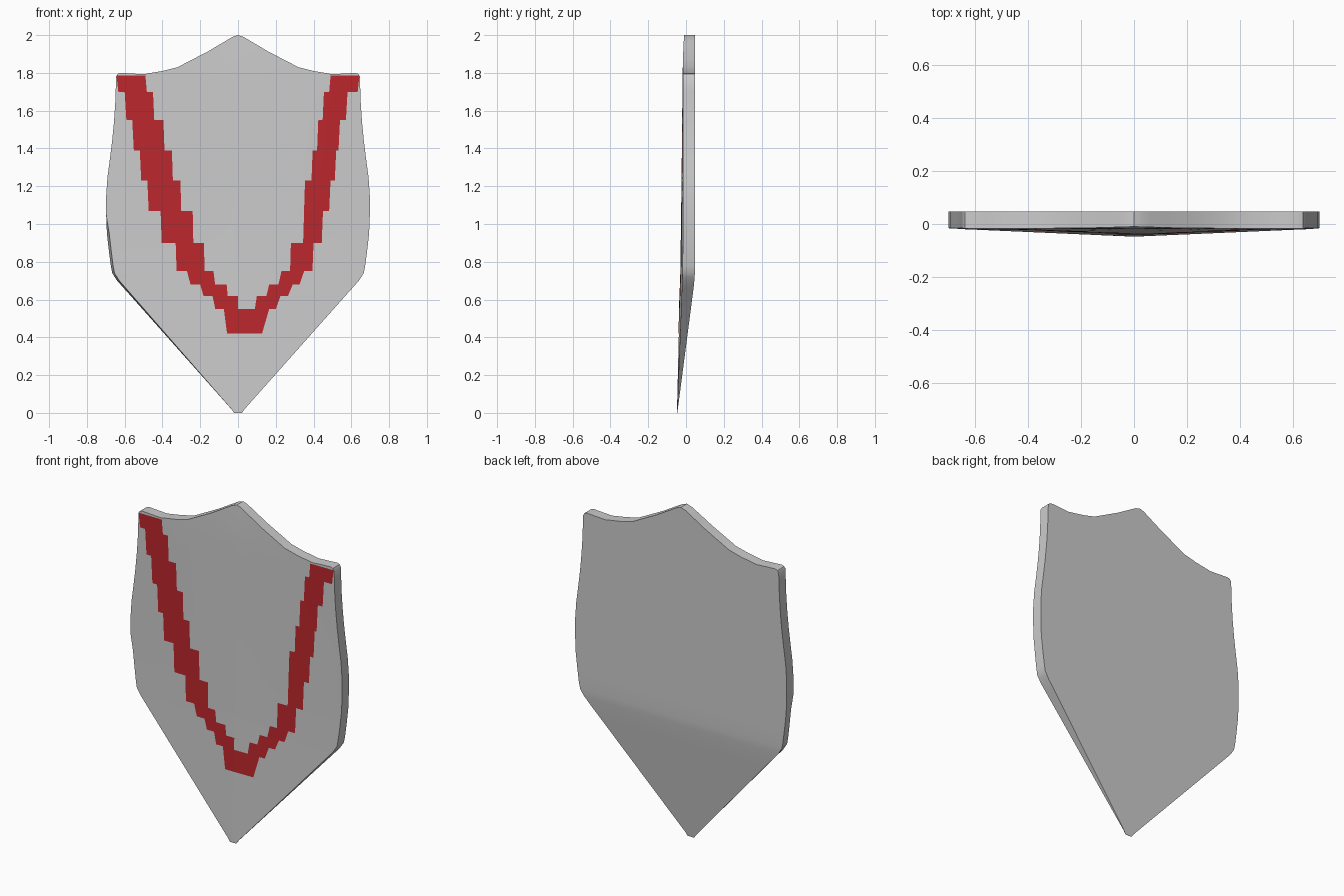
import bpy, bmesh
from math import radians

if "Cube" in bpy.data.objects:
    bpy.data.objects.remove(bpy.data.objects["Cube"])


def interp(table, t):
    """Piecewise linear lookup."""
    if t <= table[0][0]:
        return table[0][1]
    for (a, va), (b, vb) in zip(table, table[1:]):
        if t <= b:
            return va + (vb - va) * (t - a) / (b - a)
    return table[-1][1]


# Profiles: half width by height, top outline by x, front depth at ridge and rim, back depth
WIDTH = [(0, .022), (.02, .035), (.7, .64), (.74, .666), (.8, .677), (.95, .694), (1.1, .70),
         (1.22, .695), (1.35, .678), (1.5, .66), (1.65, .65), (1.8, .645)]
TOP = [(0, 2.0), (.03, 1.99), (.16, 1.913), (.32, 1.83), (.4, 1.81), (.5, 1.793),
       (.62, 1.8), (.637, 1.795), (.645, 1.78)]
RIDGE = [(0, -.048), (.75, -.03), (1.2, -.024), (1.8, -.018), (1.92, -.015), (2, -.01)]
RIM = [(0, -.047), (.7, -.02), (.9, -.016), (1.8, -.016), (2, -.01)]
BACK = [(0, -.046), (.66, .04), (.72, .046), (.78, .048), (2, .048)]


def front_y(x, z):
    f = min(1, abs(x) / interp(WIDTH, z))
    return interp(RIDGE, z) * (1 - f) + interp(RIM, z) * f


def make_object(name, bm):
    bmesh.ops.recalc_face_normals(bm, faces=bm.faces)
    mesh = bpy.data.meshes.new(name)
    bm.to_mesh(mesh)
    bm.free()
    obj = bpy.data.objects.new(name, mesh)
    bpy.context.collection.objects.link(obj)
    return obj


# Shield body: front and back grids joined by a rim wall
levels = [0, .02, .15, .3, .45, .6, .66, .7, .72, .74, .78, .85, .95, 1.05, 1.15, 1.25,
          1.35, 1.45, 1.55, 1.65, 1.72, 1.8]
half = [.025, .046, .1, .175, .248, .37, .496, .62, .775, .87, .961, .988, 1]
cols = [-u for u in reversed(half)] + [0] + half

bm = bmesh.new()
grids = []
for side in ("front", "back"):
    grid = []
    for v in levels:
        bend = max(0, (v - .9) / .9) ** 2
        row = []
        for u in cols:
            x = u * interp(WIDTH, v)
            z = v + bend * (interp(TOP, abs(u) * .645) - 1.8)
            if side == "front":
                y = front_y(x, z)
                if u < 0 and v < 1:      # slightly inset lower left rim
                    x *= .982
            else:
                y = interp(BACK, z)
            row.append(bm.verts.new((x, y, z)))
        grid.append(row)
    for r0, r1 in zip(grid, grid[1:]):
        for i in range(len(cols) - 1):
            bm.faces.new((r0[i], r0[i + 1], r1[i + 1], r1[i]))
    grids.append(grid)


def border(g):
    return (g[0] + [r[-1] for r in g[1:]] + g[-1][-2::-1]
            + [r[0] for r in g[-2:0:-1]])


fb, bb = (border(g) for g in grids)
for i in range(len(fb)):
    j = (i + 1) % len(fb)
    bm.faces.new((fb[i], fb[j], bb[j], bb[i]))
shield = make_object("shield_body", bm)

# Red stepped band: z top, z bottom, left span, right span
STEPS = [
    (1.785, 1.70, -.643, -.49, .49, .643), (1.70, 1.55, -.60, -.45, .455, .58),
    (1.55, 1.39, -.56, -.395, .425, .54), (1.39, 1.23, -.52, -.35, .395, .52),
    (1.23, 1.07, -.48, -.305, .355, .49), (1.07, .90, -.41, -.24, .35, .45),
    (.90, .75, -.33, -.18, .28, .40), (.75, .68, -.27, -.13, .23, .35),
    (.68, .62, -.20, -.06, .165, .29), (.62, .55, -.135, .0, .10, .225),
    (.55, .42, -.075, .0, .0, .165)]
bm = bmesh.new()
for zt, zb, *spans in STEPS:
    shrink = interp(WIDTH, zb) / interp(WIDTH, zt) if zt < .8 else .985
    for x0, x1 in (spans[:2], spans[2:]):
        n = 3
        rows = []
        for k in range(n + 1):
            z = zt + (zb - zt) * k / n
            s = 1 + (shrink - 1) * k / n
            rows.append([bm.verts.new((x * s, front_y(x * s, z) - .002, z))
                         for x in (x0 + (x1 - x0) * i / n for i in range(n + 1))])
        for r0, r1 in zip(rows, rows[1:]):
            for i in range(n):
                bm.faces.new((r0[i], r1[i], r1[i + 1], r0[i + 1]))
for f in bm.faces:
    f.normal_update()
    if f.normal.y > 0:
        f.normal_flip()
mesh = bpy.data.meshes.new("red_band")
bm.to_mesh(mesh)
bm.free()
band = bpy.data.objects.new("red_band", mesh)
bpy.context.collection.objects.link(band)
red = bpy.data.materials.new("red")
red.diffuse_color = (.5, .02, .025, 1)
red.use_nodes = True
red.node_tree.nodes["Principled BSDF"].inputs["Base Color"].default_value = red.diffuse_color
mesh.materials.append(red)

# Smooth shading with sharp rim
for obj in (shield, band):
    bpy.ops.object.select_all(action='DESELECT')
    obj.select_set(True)
    bpy.context.view_layer.objects.active = obj
    bpy.ops.object.shade_smooth_by_angle(angle=radians(35))
